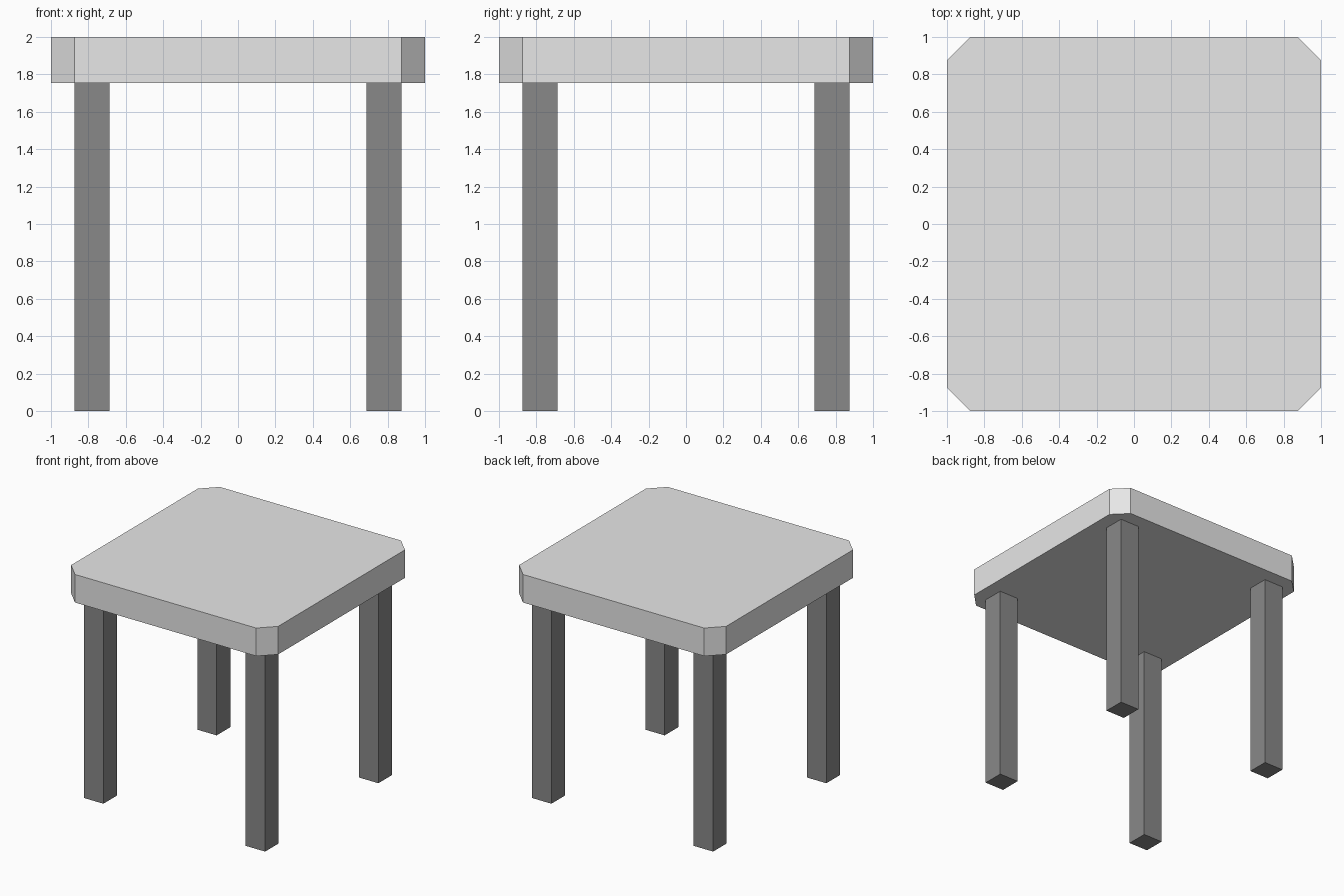
import bpy
import bmesh

if "Cube" in bpy.data.objects:
    bpy.data.objects.remove(bpy.data.objects["Cube"])

UNDERSIDE = 1.755   # height where legs meet the top
CUT = 0.125         # corner cut of the top


def material(name, grey):
    mat = bpy.data.materials.new(name)
    mat.diffuse_color = (grey, grey, grey, 1.0)
    mat.use_nodes = True
    mat.node_tree.nodes["Principled BSDF"].inputs["Base Color"].default_value = mat.diffuse_color
    return mat


def prism(name, outline, z0, z1, mat):
    """Extrude a flat outline from z0 up to z1."""
    bm = bmesh.new()
    face = bm.faces.new([bm.verts.new((x, y, z0)) for x, y in outline])
    up = bmesh.ops.extrude_face_region(bm, geom=[face], use_keep_orig=True)
    verts = [v for v in up["geom"] if isinstance(v, bmesh.types.BMVert)]
    bmesh.ops.translate(bm, verts=verts, vec=(0, 0, z1 - z0))
    bmesh.ops.recalc_face_normals(bm, faces=bm.faces)
    mesh = bpy.data.meshes.new(name)
    bm.to_mesh(mesh)
    bm.free()
    mesh.materials.append(mat)
    obj = bpy.data.objects.new(name, mesh)
    bpy.context.collection.objects.link(obj)
    return obj


light_grey = material("light grey", 0.8)
dark_grey = material("dark grey", 0.25)

# Table top: square slab with cut corners
a, b = 1.0, 1.0 - CUT
octagon = [(b, -a), (a, -b), (a, b), (b, a), (-b, a), (-a, b), (-a, -b), (-b, -a)]
prism("table_top", octagon, UNDERSIDE, 2.0, light_grey)

# Four square legs
inner, outer = 0.6875, 0.875
for side, sx in (("left", -1), ("right", 1)):
    for end, sy in (("front", -1), ("back", 1)):
        corners = [(inner, inner), (outer, inner), (outer, outer), (inner, outer)]
        prism(f"{end}_{side}_leg", [(sx * x, sy * y) for x, y in corners],
              0.0, UNDERSIDE, dark_grey)
